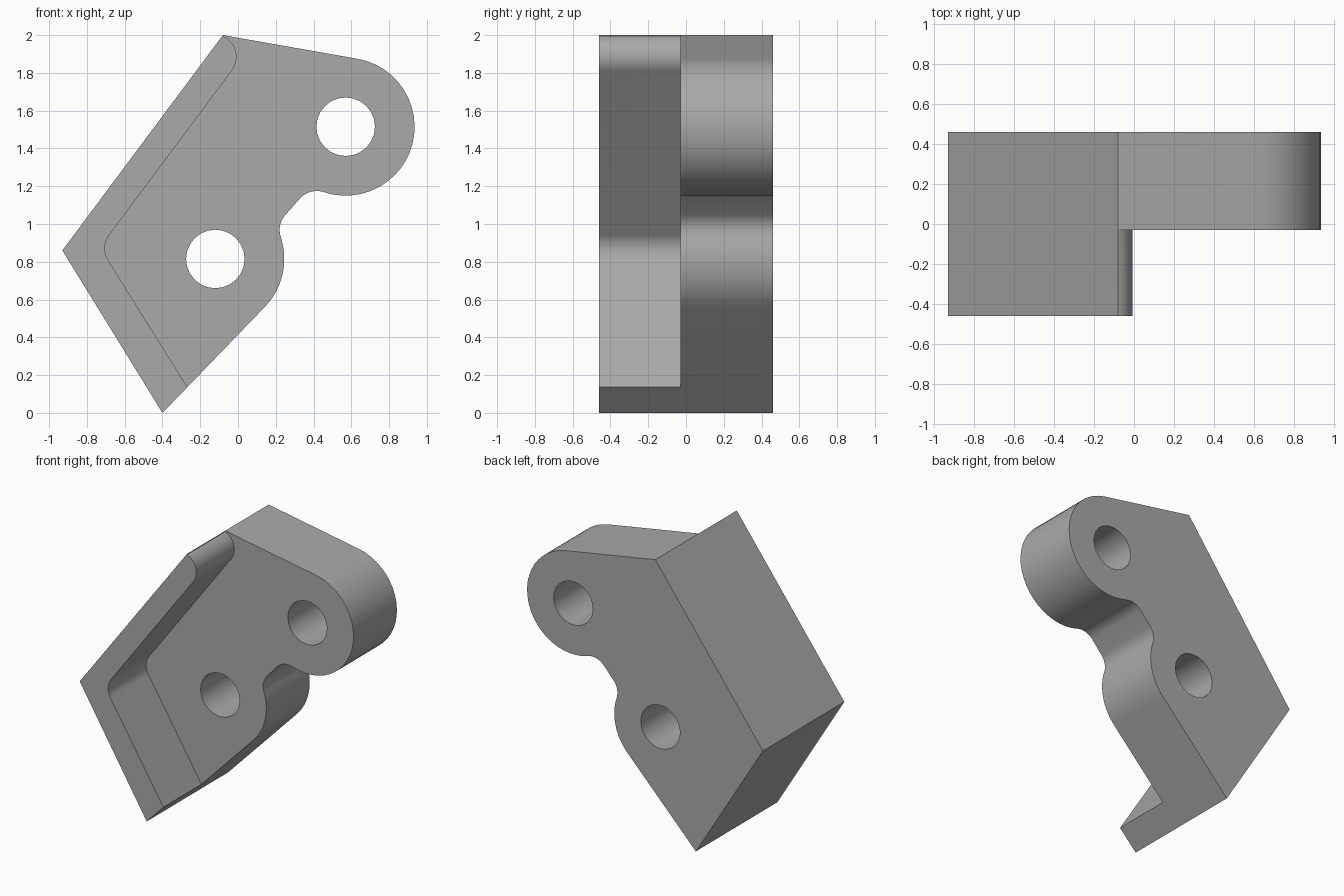
import bpy, bmesh
from math import sin, cos, radians

cube = bpy.data.objects.get("Cube")
if cube:
    bpy.data.objects.remove(cube)

HALF = 0.46            # half depth of the whole bracket
PLATE_FRONT = -0.03    # front face of the plate
LOW, HIGH = (-0.12, 0.815), (0.57, 1.515)   # hole centres
LUG, FILLET, HOLE = 0.365, 0.12, 0.155


def arc(centre, r, start, end, steps=12):
    """Points on an arc in the front plane, angles in degrees."""
    angles = [radians(start + (end - start) * i / steps) for i in range(steps + 1)]
    return [(centre[0] + r * cos(a), centre[1] + r * sin(a)) for a in angles]


def polar(centre, r, angle):
    return arc(centre, r, angle, angle, 1)[0]


def prism(name, loops, y0, y1):
    """Extrude an outline, with optional hole loops, along y."""
    bm = bmesh.new()
    for loop in loops:
        verts = [bm.verts.new((x, y0, z)) for x, z in loop]
        for a, b in zip(verts, verts[1:] + verts[:1]):
            bm.edges.new((a, b))
    bmesh.ops.triangle_fill(bm, use_beauty=True, edges=bm.edges[:])
    made = bmesh.ops.extrude_face_region(bm, geom=bm.faces[:], use_keep_orig=True)
    moved = [g for g in made["geom"] if isinstance(g, bmesh.types.BMVert)]
    bmesh.ops.translate(bm, verts=moved, vec=(0, y1 - y0, 0))
    bmesh.ops.recalc_face_normals(bm, faces=bm.faces[:])
    mesh = bpy.data.meshes.new(name)
    bm.to_mesh(mesh)
    bm.free()
    obj = bpy.data.objects.new(name, mesh)
    bpy.context.collection.objects.link(obj)
    return obj


# Outline: pointed left side, two round lugs joined by a filleted neck
outline = [(-0.93, 0.86), (-0.40, 0.0)]
outline += arc(LOW, LUG, -45, 18.4)
outline += arc(polar(LOW, LUG + FILLET, 18.4), FILLET, 198.4, 135, 8)[1:]
outline += arc(polar(HIGH, LUG + FILLET, 251.6), FILLET, 135, 71.6, 8)
outline += arc(HIGH, LUG, -108.4, 80, 24)[1:]
outline += [(-0.08, 2.0)]
holes = [arc(c, HOLE, 0, 360, 24)[:-1] for c in (LOW, HIGH)]
bracket = prism("bracket", [outline] + holes, -HALF, HALF)

# Pocket in front of the plate leaves the bent wall standing
pocket = [(-0.079, 2.3)]
pocket += arc((-0.128, 1.885), FILLET, 66, -36.7)
pocket += arc((-0.585, 0.87), FILLET, 143.3, 211.7)
pocket += [(-0.27, 0.14), (-0.145, -0.065), (1.2, -0.1), (1.2, 2.3)]
cutter = prism("pocket_cutter", [pocket], -HALF - 0.2, PLATE_FRONT)
cutter.hide_render = True

cut = bracket.modifiers.new("pocket", "BOOLEAN")
cut.operation = "DIFFERENCE"
cut.solver = "EXACT"
cut.object = cutter
bpy.ops.object.select_all(action="DESELECT")
bpy.context.view_layer.objects.active = bracket
bracket.select_set(True)
bpy.ops.object.modifier_apply(modifier=cut.name)
bpy.data.objects.remove(cutter)
bpy.ops.object.shade_smooth_by_angle(angle=radians(30))

# Plain grey metal
grey = bpy.data.materials.new("grey_metal")
grey.use_nodes = True
colour = (0.4, 0.4, 0.4, 1)
grey.diffuse_color = colour
grey.node_tree.nodes["Principled BSDF"].inputs["Base Color"].default_value = colour
bracket.data.materials.clear()
bracket.data.materials.append(grey)
